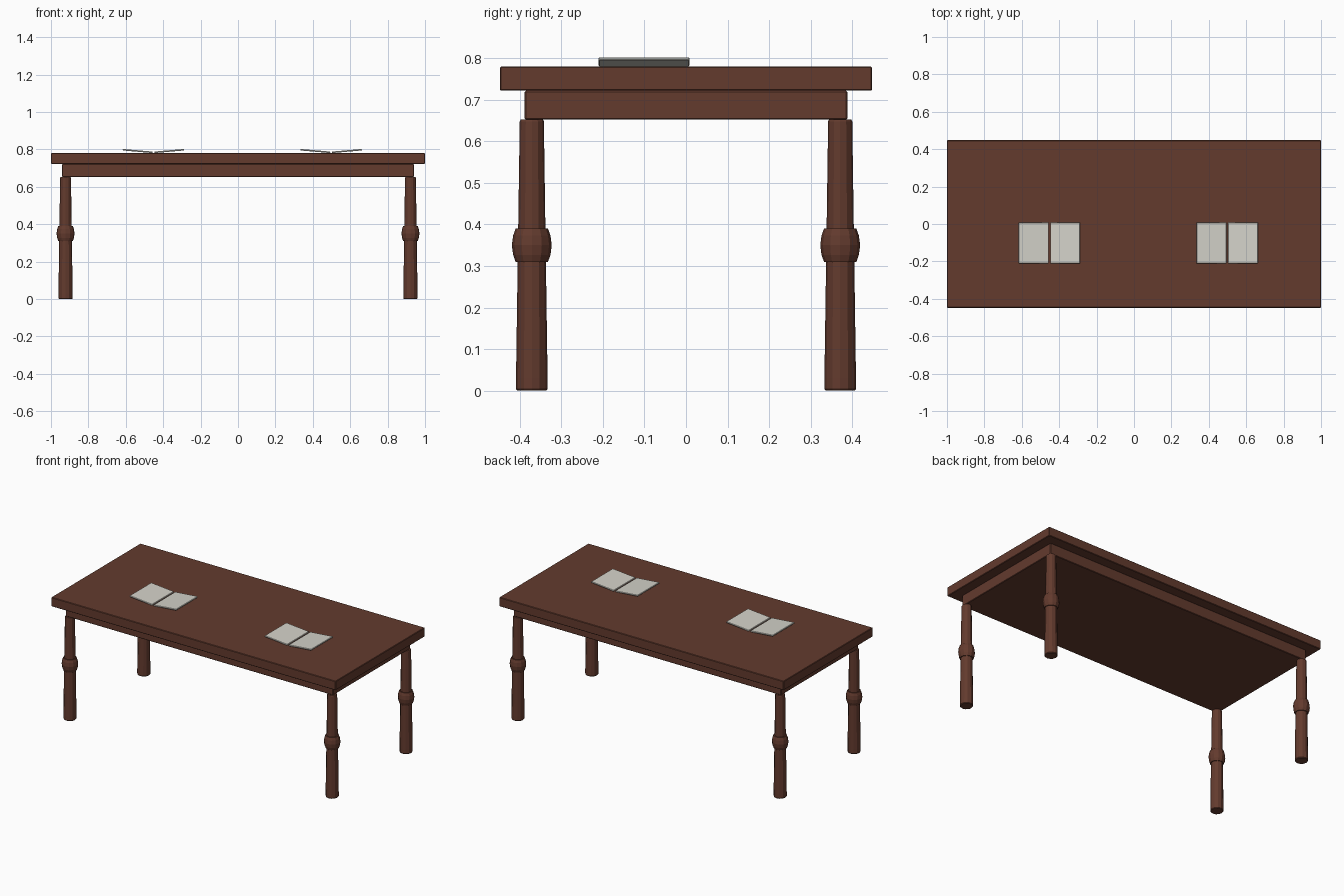
import bpy, bmesh, math
from mathutils import Matrix

if "Cube" in bpy.data.objects:
    bpy.data.objects.remove(bpy.data.objects["Cube"])


def material(name, rgb):
    m = bpy.data.materials.new(name)
    m.diffuse_color = (*rgb, 1)
    m.use_nodes = True
    m.node_tree.nodes["Principled BSDF"].inputs["Base Color"].default_value = m.diffuse_color
    return m


WOOD = material("dark_brown_wood", (0.125, 0.043, 0.027))
PAPER = material("off_white_paper", (0.66, 0.65, 0.59))


def finish(name, bm, mat, bevel=0.0):
    bmesh.ops.recalc_face_normals(bm, faces=bm.faces)
    me = bpy.data.meshes.new(name)
    bm.to_mesh(me)
    bm.free()
    me.materials.append(mat)
    ob = bpy.data.objects.new(name, me)
    bpy.context.collection.objects.link(ob)
    if bevel:
        mod = ob.modifiers.new("Bevel", "BEVEL")
        mod.width, mod.segments = bevel, 1
        mod.limit_method, mod.angle_limit = "ANGLE", math.radians(50)
    return ob


def box(name, centre, size, mat, bevel, tilt=0.0):
    bm = bmesh.new()
    bmesh.ops.create_cube(bm, size=1)
    bm.transform(Matrix.Translation(centre) @ Matrix.Rotation(tilt, 4, "Y")
                 @ Matrix.Diagonal((*size, 1)))
    return finish(name, bm, mat, bevel)


def turned(name, x, y, profile, sides=12):
    """Stack of rings from (radius, height) pairs, closed at both ends."""
    bm = bmesh.new()
    rings = []
    for r, z in profile:
        rings.append([bm.verts.new((x + r * math.cos(2 * math.pi * i / sides),
                                    y + r * math.sin(2 * math.pi * i / sides), z))
                      for i in range(sides)])
    for a, b in zip(rings, rings[1:]):
        for i in range(sides):
            j = (i + 1) % sides
            bm.faces.new((a[i], a[j], b[j], b[i]))
    bm.faces.new(rings[0])
    bm.faces.new(rings[-1])
    return finish(name, bm, WOOD)


# Table top and the solid apron under it
box("table_top", (0, 0, 0.751), (2.0, 0.896, 0.058), WOOD, 0.003)
box("apron", (0, 0, 0.687), (1.88, 0.776, 0.070), WOOD, 0.003)

# Turned legs: tapered shaft with a barrel collar
SHAFT = [(0.035, 0), (0.038, 0.004), (0.038, 0.03), (0.029, 0.648), (0.027, 0.652)]
COLLAR = [(0.039, 0.31), (0.045, 0.327), (0.048, 0.35), (0.045, 0.373), (0.039, 0.39)]
for sx, side in ((-1, "left"), (1, "right")):
    for sy, end in ((-1, "front"), (1, "back")):
        x, y = sx * 0.922, sy * 0.371
        turned(f"leg_{end}_{side}", x, y, SHAFT)
        turned(f"collar_{end}_{side}", x, y, COLLAR)

# Two open books, each a pair of tilted page blocks
TILT = math.radians(5)
for cx, place in ((-0.452, "left"), (0.498, "right")):
    for s, half in ((-1, "left"), (1, "right")):
        box(f"book_{place}_{half}_pages", (cx + s * 0.0845, -0.101, 0.7912),
            (0.160, 0.218, 0.008), PAPER, 0.002, -s * TILT)
